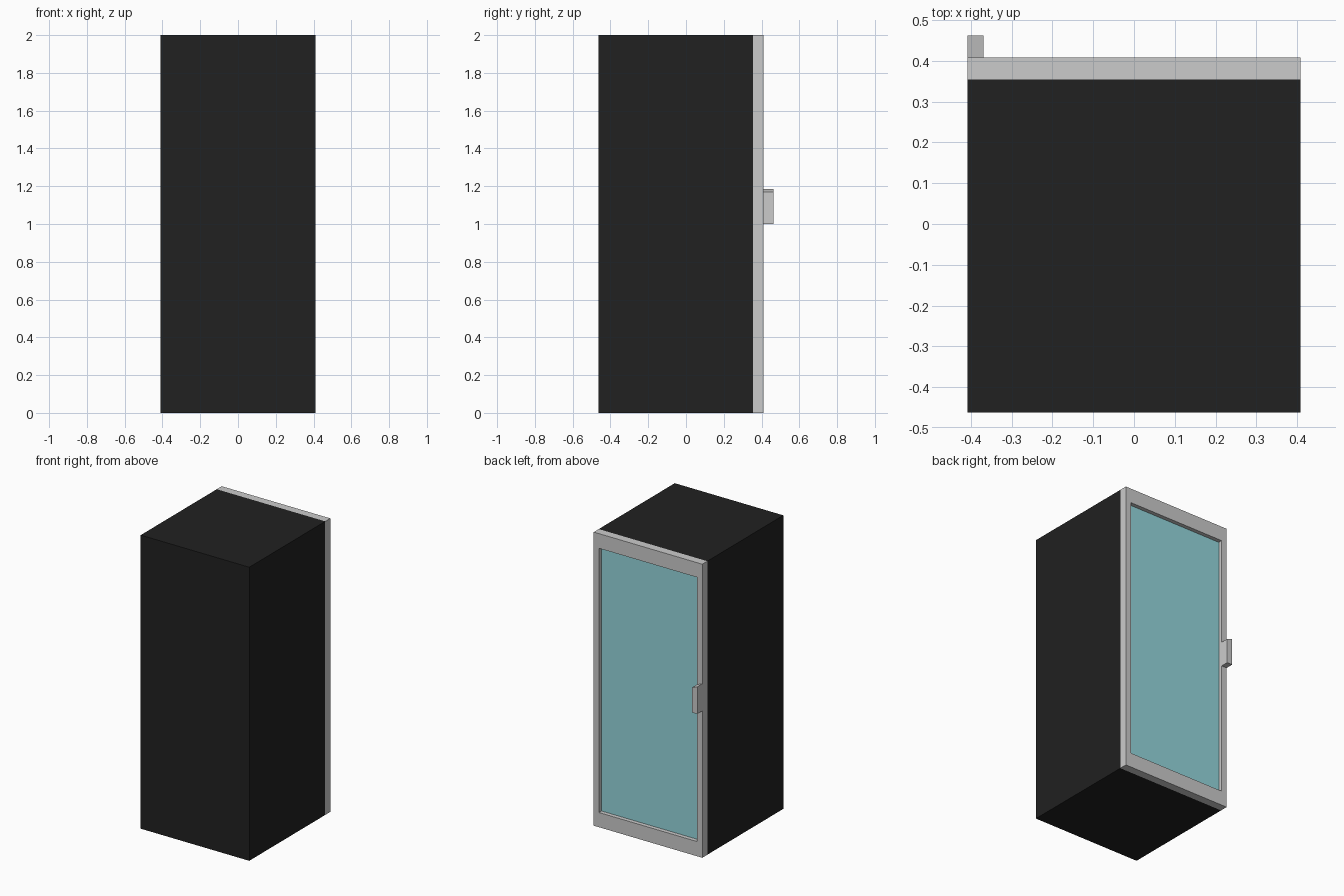
import bpy
import bmesh

if "Cube" in bpy.data.objects:
    bpy.data.objects.remove(bpy.data.objects["Cube"])


def finish(name, bm, color=None):
    bmesh.ops.recalc_face_normals(bm, faces=bm.faces[:])
    mesh = bpy.data.meshes.new(name)
    bm.to_mesh(mesh)
    bm.free()
    obj = bpy.data.objects.new(name, mesh)
    bpy.context.collection.objects.link(obj)
    if color:
        mat = bpy.data.materials.new(name + "_material")
        mat.diffuse_color = (*color, 1)
        mat.use_nodes = True
        mat.node_tree.nodes["Principled BSDF"].inputs["Base Color"].default_value = mat.diffuse_color
        mesh.materials.append(mat)
    return obj


def prism(name, profile, y0, y1, color=None):
    """Extrude an (x, z) profile from y0 to y1."""
    bm = bmesh.new()
    face = bm.faces.new([bm.verts.new((x, y0, z)) for x, z in profile])
    ext = bmesh.ops.extrude_face_region(bm, geom=[face], use_keep_orig=True)
    verts = [v for v in ext["geom"] if isinstance(v, bmesh.types.BMVert)]
    bmesh.ops.translate(bm, verts=verts, vec=(0, y1 - y0, 0))
    return finish(name, bm, color)


def rect(x, z0, z1):
    return [(-x, z0), (x, z0), (x, z1), (-x, z1)]


def ring(name, outer, inner, y0, y1):
    """Closed frame between two (x, z) loops, from y0 to y1."""
    bm = bmesh.new()
    loops = [[bm.verts.new((x, y, z)) for x, z in pts]
             for pts, y in ((outer, y0), (outer, y1), (inner, y1), (inner, y0))]
    n = len(outer)
    for k in range(4):
        a, b = loops[k], loops[(k + 1) % 4]
        for i in range(n):
            j = (i + 1) % n
            bm.faces.new((a[i], a[j], b[j], b[i]))
    return finish(name, bm)


W = 0.409                                   # half width
BACK, BODY, DOOR, GRIP = -0.463, 0.355, 0.409, 0.463   # depth stations

# Dark cabinet body
prism("cabinet_body", rect(W, 0, 2), BACK, BODY, (0.015, 0.015, 0.015))

# Door frame with wide rails and narrow stiles
opening = rect(W - 0.04, 0.1, 1.9)
ring("door_frame", rect(W, 0, 2), opening, BODY, DOOR)

# Recessed glass pane
prism("door_glass", opening, BODY, DOOR - 0.028, (0.3, 0.68, 0.72))

# Handle block with a sloping top
prism("door_handle", [(-W, 1.0), (-W + 0.04, 1.0), (-W + 0.04, 1.17), (-W, 1.185)],
      DOOR, GRIP)
